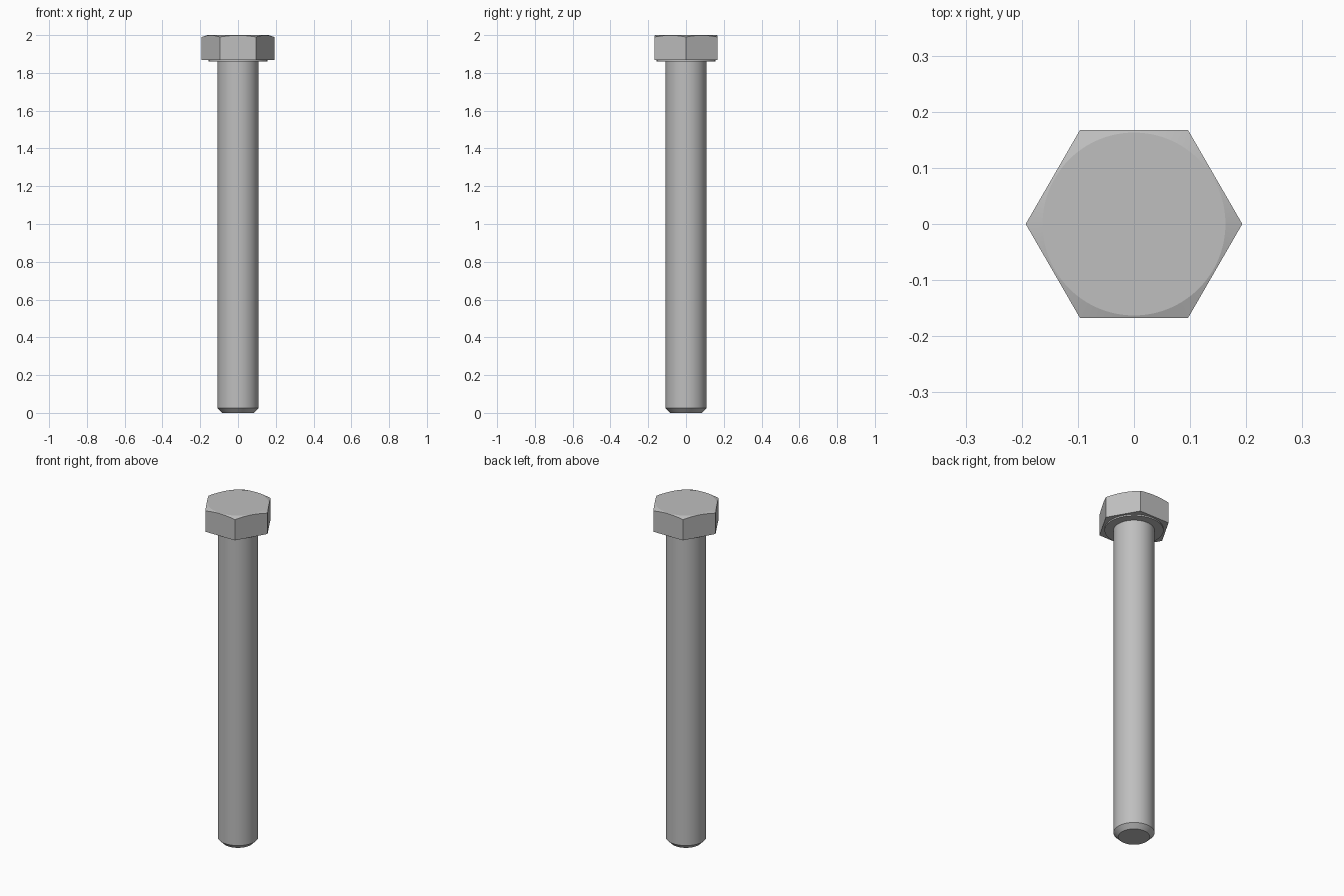
import bpy
import bmesh
import math

# Remove the default object
cube = bpy.data.objects.get("Cube")
if cube:
    bpy.data.objects.remove(cube, do_unlink=True)

# Steel material
steel = bpy.data.materials.new("steel grey")
steel.use_nodes = True
colour = (0.52, 0.52, 0.52, 1)
steel.diffuse_color = colour
steel.node_tree.nodes["Principled BSDF"].inputs["Base Color"].default_value = colour


def lathe(name, profile, sides):
    """Closed solid of revolution from (radius, height) points, bottom to top."""
    bm = bmesh.new()
    rings = [[bm.verts.new((r * math.cos(math.tau * i / sides),
                            r * math.sin(math.tau * i / sides), z))
              for i in range(sides)] for r, z in profile]
    for low, high in zip(rings, rings[1:]):
        for i in range(sides):
            j = (i + 1) % sides
            bm.faces.new((low[i], low[j], high[j], high[i]))
    bm.faces.new(rings[0][::-1])
    bm.faces.new(rings[-1])
    mesh = bpy.data.meshes.new(name)
    bm.to_mesh(mesh)
    bm.free()
    mesh.materials.append(steel)
    obj = bpy.data.objects.new(name, mesh)
    bpy.context.collection.objects.link(obj)
    return obj


def smooth(obj, degrees):
    bpy.ops.object.select_all(action="DESELECT")
    obj.select_set(True)
    bpy.context.view_layer.objects.active = obj
    bpy.ops.object.shade_smooth_by_angle(angle=math.radians(degrees))


# Hexagonal head, its top corners trimmed by a shallow cone
HEAD_BOTTOM, TOP = 1.867, 2.0
head = lathe("hex_head", [(0.193, HEAD_BOTTOM), (0.193, TOP)], 6)
cone = lathe("head_chamfer_cutter",
             [(0.25, 1.8), (0.25, TOP - 0.03), (0.163, TOP)], 96)
cone.hide_render = True
trim = head.modifiers.new("corner chamfer", "BOOLEAN")
trim.operation = "INTERSECT"
trim.solver = "EXACT"
trim.object = cone
bpy.context.view_layer.objects.active = head
bpy.ops.object.modifier_apply(modifier=trim.name)
bpy.data.objects.remove(cone, do_unlink=True)
smooth(head, 10)

# Round bearing face under the head
washer = lathe("washer_face", [(0.155, 1.859), (0.155, HEAD_BOTTOM + 0.005)], 64)
smooth(washer, 30)

# Plain shank with a chamfered tip
shank = lathe("shank", [(0.083, 0), (0.108, 0.025), (0.108, HEAD_BOTTOM)], 64)
smooth(shank, 30)
